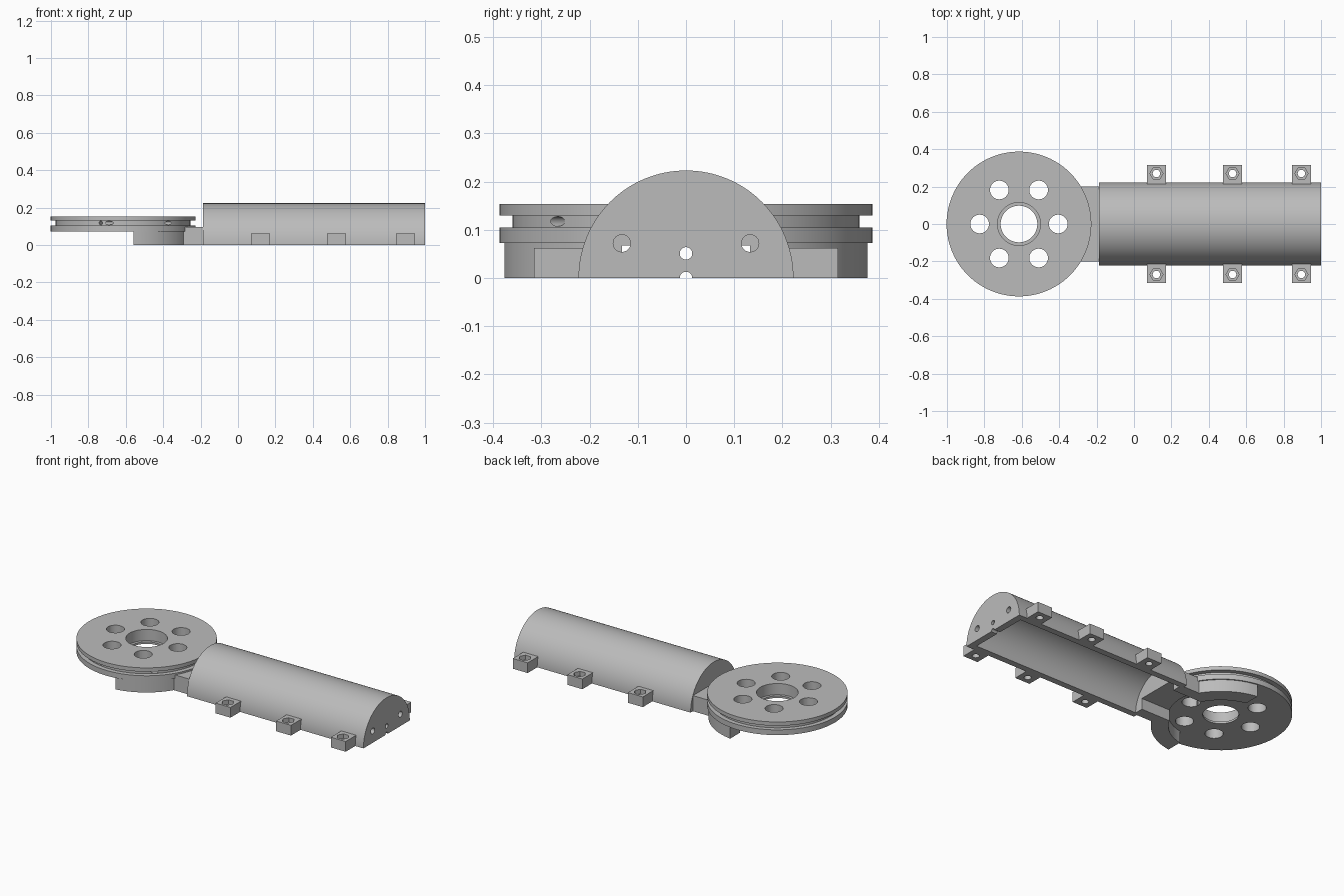
import bpy, bmesh, math
from mathutils import Matrix

if "Cube" in bpy.data.objects:
    bpy.data.objects.remove(bpy.data.objects["Cube"], do_unlink=True)

grey = bpy.data.materials.new("plain grey")
grey.use_nodes = True
colour = (0.5, 0.5, 0.5, 1)
grey.diffuse_color = colour
grey.node_tree.nodes["Principled BSDF"].inputs["Base Color"].default_value = colour

HUB = -0.615        # wheel centre along x
TUBE_START = -0.187


def make(name, bm):
    bmesh.ops.recalc_face_normals(bm, faces=bm.faces[:])
    mesh = bpy.data.meshes.new(name)
    bm.to_mesh(mesh)
    bm.free()
    mesh.materials.append(grey)
    ob = bpy.data.objects.new(name, mesh)
    bpy.context.collection.objects.link(ob)
    return ob


def prism(name, points, lo, hi, along_x=False):
    """Extrude a 2D outline along z, or along x with the outline in y, z."""
    bm = bmesh.new()
    def place(p, h):
        return (h, p[0], p[1]) if along_x else (p[0], p[1], h)
    a = [bm.verts.new(place(p, lo)) for p in points]
    b = [bm.verts.new(place(p, hi)) for p in points]
    bm.faces.new(a)
    bm.faces.new(b)
    n = len(points)
    for i in range(n):
        j = (i + 1) % n
        bm.faces.new((a[i], a[j], b[j], b[i]))
    return make(name, bm)


def box(name, x0, x1, y0, y1, z0, z1):
    return prism(name, [(x0, y0), (x1, y0), (x1, y1), (x0, y1)], z0, z1)


def arc(cx, cy, r, a0, a1, n):
    steps = [math.radians(a0 + (a1 - a0) * i / n) for i in range(n + 1)]
    return [(cx + r * math.cos(t), cy + r * math.sin(t)) for t in steps]


def rod(cx, cy, r, lo, hi, along_x=False, n=32):
    return prism("cutter", arc(cx, cy, r, 0, 360, n)[:-1], lo, hi, along_x)


def cut(ob, cutters):
    for c in cutters:
        c.hide_render = True
        mod = ob.modifiers.new("cut", "BOOLEAN")
        mod.operation = "DIFFERENCE"
        mod.solver = "EXACT"
        mod.object = c
        bpy.context.view_layer.objects.active = ob
        bpy.ops.object.modifier_apply(modifier=mod.name)
        bpy.data.objects.remove(c, do_unlink=True)


def finish(ob):
    bpy.ops.object.select_all(action="DESELECT")
    ob.select_set(True)
    bpy.context.view_layer.objects.active = ob
    bpy.ops.object.shade_smooth_by_angle(angle=math.radians(30))


# Grooved wheel with stepped bore
profile = [(0.098, 0.073), (0.387, 0.073), (0.387, 0.105), (0.36, 0.105),
           (0.36, 0.13), (0.387, 0.13), (0.387, 0.153), (0.115, 0.153),
           (0.115, 0.085), (0.098, 0.085)]
bm = bmesh.new()
SEG = 96
rings = []
for s in range(SEG):
    t = 2 * math.pi * s / SEG
    rings.append([bm.verts.new((HUB + r * math.cos(t), r * math.sin(t), z))
                  for r, z in profile])
for s in range(SEG):
    a, b = rings[s], rings[(s + 1) % SEG]
    for i in range(len(profile)):
        j = (i + 1) % len(profile)
        bm.faces.new((a[i], a[j], b[j], b[i]))
wheel = make("grooved_wheel", bm)

cutters = []
for k in range(6):
    t = math.radians(60 * k)
    cutters.append(rod(HUB + 0.21 * math.cos(t), 0.21 * math.sin(t), 0.05, 0, 0.3))


def cord_hole(x0, y0, x1, y1):
    c = rod(0, 0, 0.01, -0.02, math.hypot(x1 - x0, y1 - y0) + 0.02, True, 16)
    turn = Matrix.Rotation(math.atan2(y1 - y0, x1 - x0), 4, "Z")
    c.data.transform(Matrix.Translation((x0, y0, 0.1175)) @ turn)
    return c


# Cord holes in the groove
cutters.append(cord_hole(-0.37, -0.265, -0.69, -0.352))
cutters.append(cord_hole(-0.735, -0.345, -0.72, -0.30))
cut(wheel, cutters)
finish(wheel)


def channel():
    return box("cutter", -0.45, -0.1, -0.133, 0.133, -0.1, 0.067)


# Curved collar under the wheel, split by the cable channel
reach = math.degrees(math.acos(0.055 / 0.38))
inner = math.degrees(math.acos(0.055 / 0.285))
outline = arc(HUB, 0, 0.38, -reach, reach, 48) + arc(HUB, 0, 0.285, inner, -inner, 48)
collar = prism("wheel_collar", outline, 0, 0.073)
cut(collar, [channel()])
finish(collar)

# Arm joining collar and housing
arm = box("joining_arm", -0.30, TUBE_START + 0.005, -0.2, 0.2, 0, 0.095)
cut(arm, [channel()])
finish(arm)

# Half-round hollow housing with end walls
housing = prism("half_round_housing", arc(0, 0, 0.223, 0, 180, 64), TUBE_START, 1, True)
hollow = rod(0, 0, 0.185, TUBE_START + 0.02, 0.96, True, 96)
holes = [rod(y, z, r, 0.9, 1.1, True, 24) for y, z, r in
         ((-0.133, 0.072, 0.018), (0.133, 0.072, 0.018),
          (0, 0.051, 0.013), (0, 0, 0.013))]
cut(housing, [hollow, channel()] + holes)
finish(housing)

# Screw tabs with hexagonal nut pockets
for side, label in ((-1, "right"), (1, "left")):
    for i, x in enumerate((0.12, 0.527, 0.895)):
        y0, y1 = sorted((side * 0.205, side * 0.315))
        tab = box(f"{label}_screw_tab_{i + 1}", x - 0.05, x + 0.05, y0, y1, 0, 0.062)
        cut(tab, [rod(x, side * 0.27, 0.02, -0.1, 0.1, n=24),
                  rod(x, side * 0.27, 0.035, 0.035, 0.1, n=6)])
        finish(tab)
